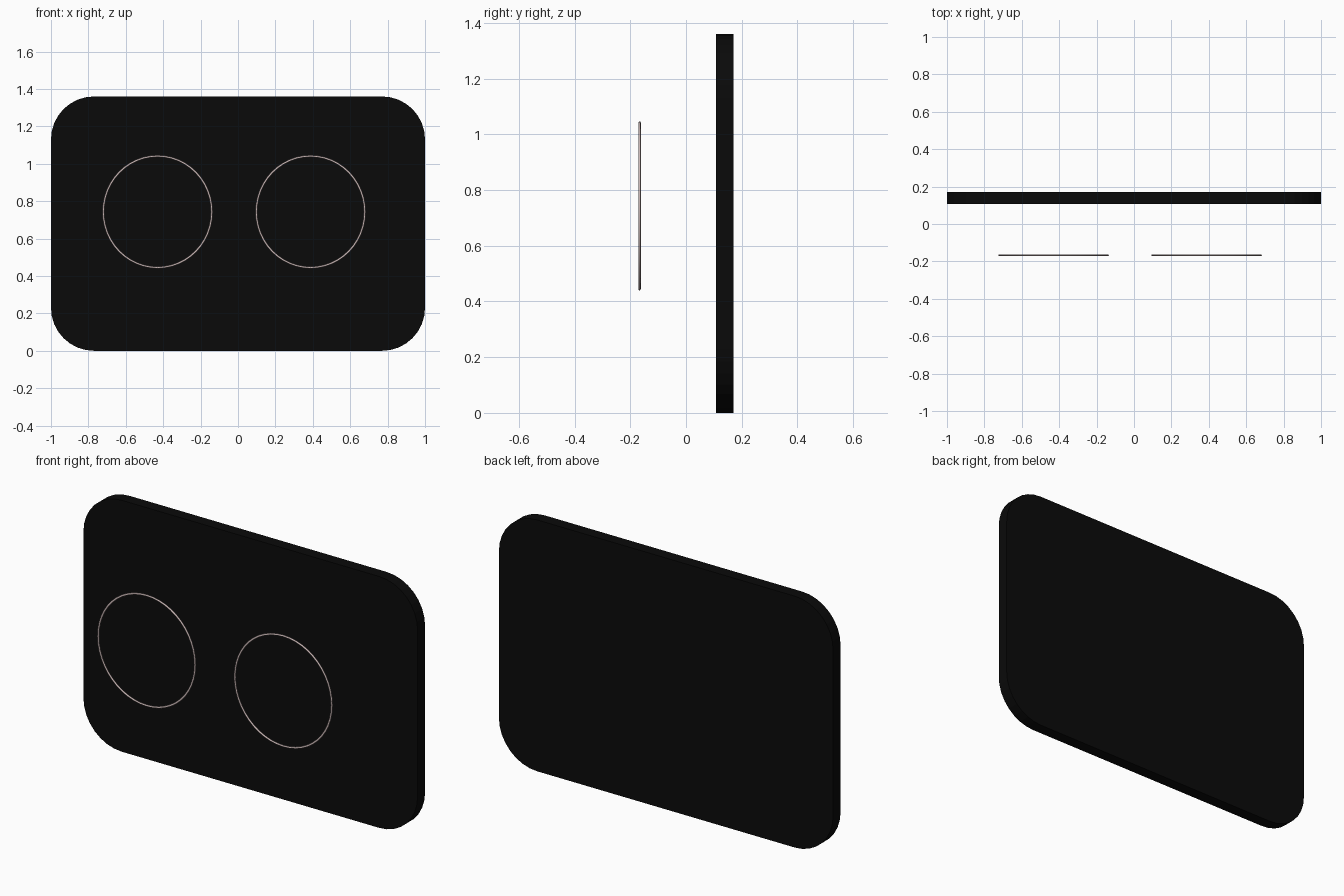
import bpy, bmesh, math

if "Cube" in bpy.data.objects:
    bpy.data.objects.remove(bpy.data.objects["Cube"])


def material(name, rgb):
    m = bpy.data.materials.new(name)
    m.diffuse_color = (*rgb, 1)
    m.use_nodes = True
    m.node_tree.nodes["Principled BSDF"].inputs["Base Color"].default_value = m.diffuse_color
    return m


black = material("black", (0.003, 0.003, 0.003))
pink = material("pale_pink", (0.62, 0.50, 0.49))


def finish(name, bm, mat):
    bmesh.ops.recalc_face_normals(bm, faces=bm.faces)
    me = bpy.data.meshes.new(name)
    bm.to_mesh(me)
    bm.free()
    me.materials.append(mat)
    ob = bpy.data.objects.new(name, me)
    bpy.context.collection.objects.link(ob)
    return ob


# Backing panel with rounded corners
W, H, R, STEPS = 1.0, 1.36, 0.23, 8
Y0, Y1 = 0.107, 0.171
bm = bmesh.new()
outline = []
corners = [(W - R, H - R), (R - W, H - R), (R - W, R), (W - R, R)]
for q, (cx, cz) in enumerate(corners):
    for i in range(STEPS + 1):
        a = math.pi / 2 * (q + i / STEPS)
        outline.append(bm.verts.new((cx + R * math.cos(a), Y0, cz + R * math.sin(a))))
face = bm.faces.new(outline)
ext = bmesh.ops.extrude_face_region(bm, geom=[face], use_keep_orig=True)
for v in ext["geom"]:
    if isinstance(v, bmesh.types.BMVert):
        v.co.y = Y1
finish("panel", bm, black)


# Thin oval rings floating in front of the panel
def ring(name, cx, cz=0.743, rx=0.29, rz=0.298, tube=0.0055, y=-0.1665, n=48, k=8):
    bm = bmesh.new()
    loops = []
    for i in range(n):
        a = 2 * math.pi * i / n
        loops.append([])
        for j in range(k):
            b = 2 * math.pi * j / k
            r = tube * math.cos(b)
            loops[-1].append(bm.verts.new(((rx + r) * math.cos(a) + cx,
                                           y + 0.8 * tube * math.sin(b),
                                           (rz + r) * math.sin(a) + cz)))
    for i in range(n):
        p, q = loops[i], loops[(i + 1) % n]
        for j in range(k):
            f = bm.faces.new((p[j], q[j], q[(j + 1) % k], p[(j + 1) % k]))
            f.smooth = True
    finish(name, bm, pink)


ring("left_ring", -0.43)
ring("right_ring", 0.388)
